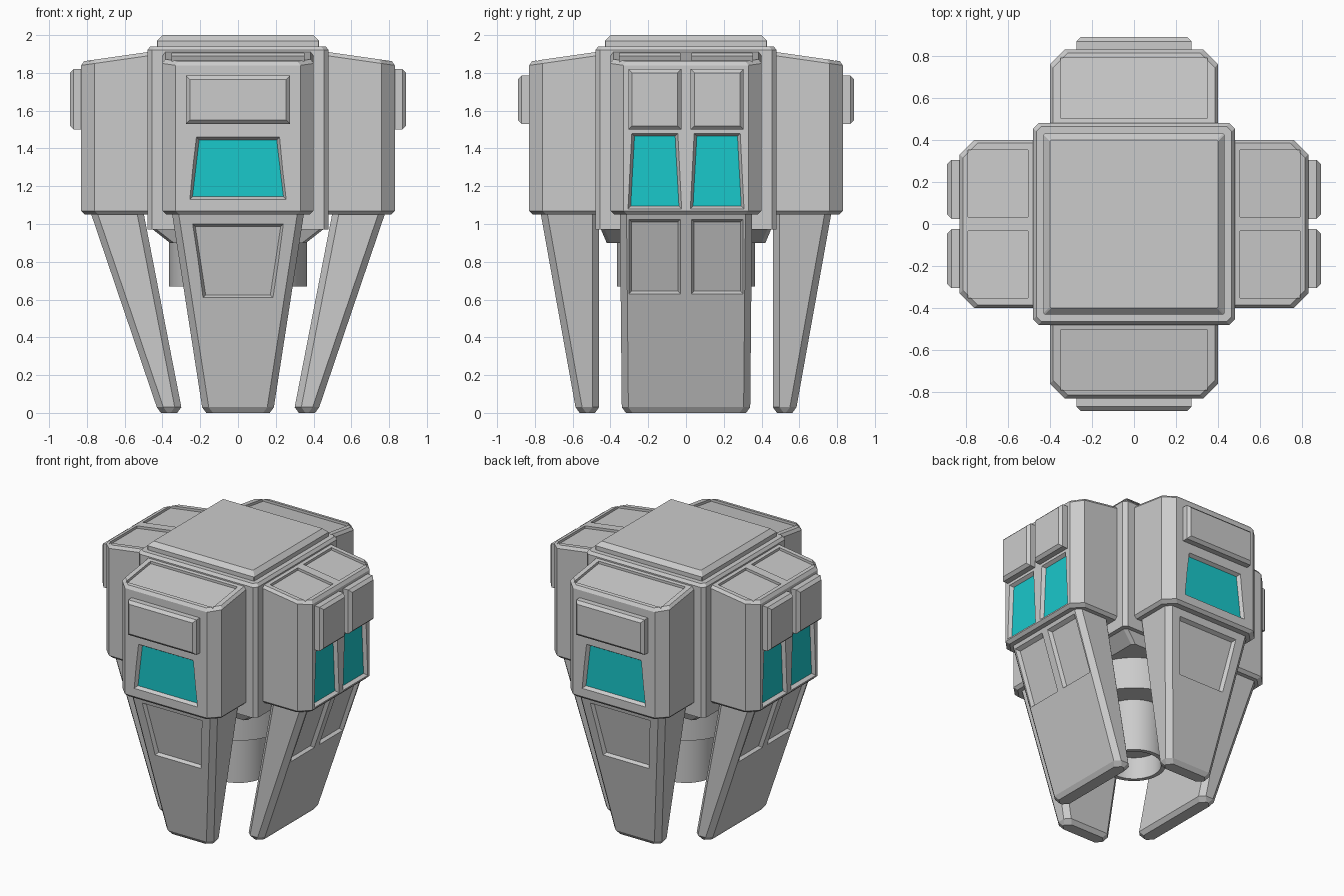
import bpy, bmesh
from math import pi, cos, sin
from mathutils import Matrix

if "Cube" in bpy.data.objects:
    bpy.data.objects.remove(bpy.data.objects["Cube"])

teal = bpy.data.materials.new("teal_glass")
teal.diffuse_color = (0.01, 0.58, 0.6, 1)
teal.use_nodes = True
teal.node_tree.nodes["Principled BSDF"].inputs["Base Color"].default_value = teal.diffuse_color


def loft(name, loops, angle=0, mat=None):
    """Skin a row of equal-length point loops and cap both ends."""
    bm = bmesh.new()
    rows = [[bm.verts.new(p) for p in lp] for lp in loops]
    n = len(rows[0])
    for a, b in zip(rows, rows[1:]):
        for i in range(n):
            j = (i + 1) % n
            bm.faces.new((a[i], a[j], b[j], b[i]))
    bm.faces.new(rows[0])
    bm.faces.new(rows[-1])
    bmesh.ops.recalc_face_normals(bm, faces=bm.faces)
    bm.transform(Matrix.Rotation(angle, 4, 'Z'))
    me = bpy.data.meshes.new(name)
    bm.to_mesh(me)
    bm.free()
    ob = bpy.data.objects.new(name, me)
    bpy.context.collection.objects.link(ob)
    if mat:
        me.materials.append(mat)
    return ob


def cut(target, cutter):
    mod = target.modifiers.new("recess", 'BOOLEAN')
    mod.operation = 'DIFFERENCE'
    mod.solver = 'EXACT'
    mod.object = cutter
    bpy.context.view_layer.objects.active = target
    bpy.ops.object.modifier_apply(modifier=mod.name)
    bpy.data.objects.remove(cutter)


def block(hx, hy, c, z):
    """Chamfered rectangle centred on the axis."""
    return [(hx, -hy + c, z), (hx, hy - c, z), (hx - c, hy, z), (-hx + c, hy, z),
            (-hx, hy - c, z), (-hx, -hy + c, z), (-hx + c, -hy, z), (hx - c, -hy, z)]


def quad(q, surf, depth, grow):
    """Trapezoid q = (x centre, half bottom, half top, z bottom, z top) on an outer face."""
    cx, hb, ht, zb, zt = q
    pts = [(cx - hb - grow, zb - grow), (cx + hb + grow, zb - grow),
           (cx + ht + grow, zt + grow), (cx - ht - grow, zt + grow)]
    return [(x, -surf(z) + depth, z) for x, z in pts]


def recess(target, q, surf, angle, d=0.03, g=0.018):
    cut(target, loft("cutter", [quad(q, surf, -d, g), quad(q, surf, d, -g)], angle))


def wall(z):
    return 0.83


def roof(y):
    return 1.86 + 0.05 * (y + 0.83) / 0.35


def pod_loop(d, zf):
    w, o, c = 0.40 - d, 0.83 - d, 0.07
    pts = [(w, -0.44), (w, -o + c), (w - c, -o), (-w + c, -o), (-w, -o + c), (-w, -0.44)]
    return [(x, y, zf(y)) for x, y in pts]


def leg_loop(w, yi, yo, z, d=0.0, c=0.035):
    w, yi, yo = w - d, yi + d, yo - d
    return [(w, -yi - c, z), (w, -yo + c, z), (w - c, -yo, z), (-w + c, -yo, z),
            (-w, -yo + c, z), (-w, -yi - c, z), (-w + c, -yi, z), (w - c, -yi, z)]


# Central hull and roof plate
loft("hull", [block(.36, .42, .02, .90), block(.45, .45, .02, .97), block(.48, .48, .025, .97),
              block(.48, .48, .025, 1.92), block(.465, .465, .025, 1.94)])
loft("roof_plate", [block(.43, .43, .005, 1.92), block(.43, .43, .005, 1.97),
                    block(.40, .40, .005, 2.0)])

# Four pods with legs; front/back have single panels, sides have pairs
for k, side in enumerate(("front", "right", "back", "left")):
    a = k * pi / 2
    single = k % 2 == 0
    centres = (0,) if single else (-0.165, 0.165)

    pod = loft(side + "_pod", [pod_loop(.02, lambda y: 1.05), pod_loop(0, lambda y: 1.07),
                               pod_loop(0, lambda y: roof(y) - .02), pod_loop(.015, roof)], a)
    if single:
        top, bottom = (.35, .19), (.46, .46, .77, .585)
    else:
        top, bottom = (.35, .34), (.50, .30, .78, .43)
    (wt, wb), (it, ib, ot, obt) = top, bottom
    leg = loft(side + "_leg", [leg_loop(wt, it, ot, 1.06), leg_loop(wb, ib, obt, .03),
                               leg_loop(wb, ib, obt, 0, .022)], a)

    def leg_face(z):
        return obt + (ot - obt) * (z - .03) / 1.03

    for i, cx in enumerate(centres):
        tag = side if single else f"{side}_{i + 1}"
        # Window recess and its glass
        win = (0, .255, .22, 1.13, 1.46) if single else (cx, .142, .122, 1.08, 1.48)
        recess(pod, win, wall, a)
        loft(tag + "_window", [quad(win, wall, .031, -.014), quad(win, wall, .024, -.014)], a, teal)
        # Raised upper panel
        pan = (0, .275, .275, 1.53, 1.785) if single else (cx, .14, .14, 1.50, 1.82)
        loft(tag + "_upper_panel", [quad(pan, wall, .02, 0), quad(pan, wall, -.04, 0),
                                    quad(pan, wall, -.06, -.02)], a)
        # Sunken roof panel
        hw = .35 if single else .16
        rx = cx if single else cx * 1.17
        corners = [(rx - hw, -.79), (rx + hw, -.79), (rx + hw, -.505), (rx - hw, -.505)]
        cut(pod, loft("cutter", [[(x, y, 2.1) for x, y in corners],
                                 [(x, y, roof(y) - .018) for x, y in corners]], a))
        # Sunken leg panel
        lp = (0, .185, .24, .61, 1.0) if single else (cx, .137, .137, .63, 1.025)
        recess(leg, lp, leg_face, a, .025, .014)


# Thruster under the hull
def ring(r, z, n=32):
    return [(r * cos(2 * pi * i / n), r * sin(2 * pi * i / n), z) for i in range(n)]


parts = [loft("thruster_collar", [ring(.365, .94), ring(.365, .67)]),
         loft("thruster_nozzle", [ring(.21, .70), ring(.21, .29), ring(.18, .29), ring(.18, .45)])]
for p in parts:
    bpy.ops.object.select_all(action='DESELECT')
    p.select_set(True)
    bpy.context.view_layer.objects.active = p
    bpy.ops.object.shade_smooth_by_angle()
